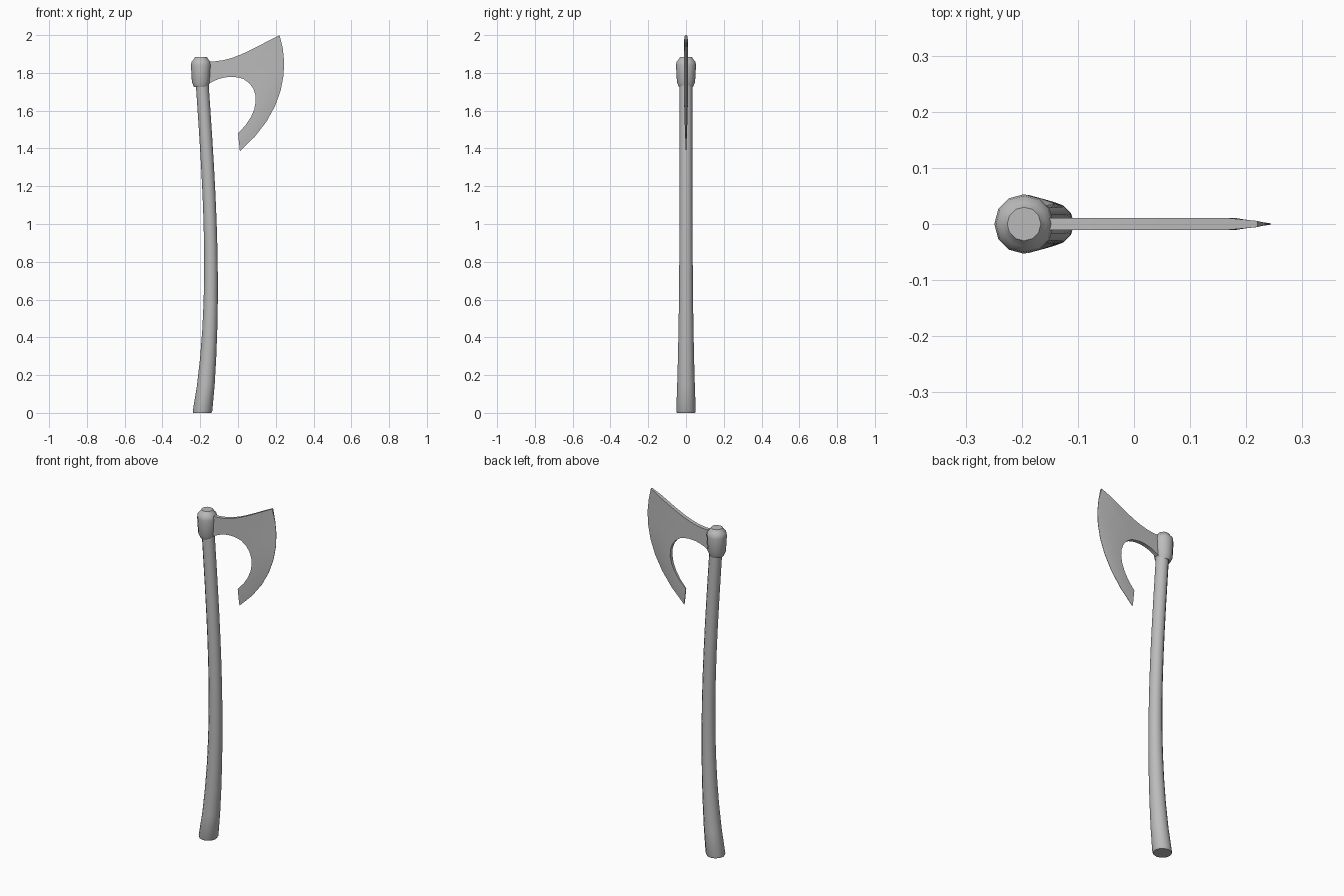
import bpy
import bmesh
from math import sin, cos, pi, radians
from mathutils import Vector
from mathutils.geometry import interpolate_bezier

default_cube = bpy.data.objects.get("Cube")
if default_cube:
    bpy.data.objects.remove(default_cube)

# Single flat colour
colour = (0.5, 0.5, 0.5, 1)
grey = bpy.data.materials.new("plain_grey")
grey.use_nodes = True
grey.diffuse_color = colour
grey.node_tree.nodes["Principled BSDF"].inputs["Base Color"].default_value = colour


def build(name, sections, crease):
    """Join successive closed sections, cap both ends and shade the result."""
    bm = bmesh.new()
    rings = [[bm.verts.new(point) for point in section] for section in sections]
    for lower, upper in zip(rings, rings[1:]):
        for i in range(len(lower)):
            bm.faces.new((lower[i - 1], lower[i], upper[i], upper[i - 1]))
    bm.faces.new(rings[0])
    bm.faces.new(rings[-1])
    bmesh.ops.recalc_face_normals(bm, faces=bm.faces)

    mesh = bpy.data.meshes.new(name)
    bm.to_mesh(mesh)
    bm.free()
    mesh.materials.append(grey)
    part = bpy.data.objects.new(name, mesh)
    bpy.context.collection.objects.link(part)
    bpy.ops.object.select_all(action='DESELECT')
    part.select_set(True)
    bpy.context.view_layer.objects.active = part
    bpy.ops.object.shade_smooth_by_angle(angle=radians(crease))


def circle(x, z, radius, sides=12):
    """Horizontal ring of points around a centre."""
    angles = [2 * pi * i / sides for i in range(sides)]
    return [(x + radius * cos(a), radius * sin(a), z) for a in angles]


def arc(start, start_handle, end_handle, end, count=9):
    """Points along a curve in the plane of the blade."""
    corners = [Vector((x, 0, z)) for x, z in (start, start_handle, end_handle, end)]
    return interpolate_bezier(*corners, count)


# Handle: bowed towards the blade in the middle and flared at the foot
axis_x = -0.19
handle_top = 1.75
handle_steps = 12
handle_sections = [circle(axis_x, 0, 0.048)]
for step in range(handle_steps + 1):
    height = max(0.01, handle_top * step / handle_steps)
    along = height / handle_top
    bow = 0.047 * sin(pi * along ** 0.8)
    flare = 0.018 * (1 - along) ** 4
    handle_sections.append(circle(axis_x + bow, height, 0.034 + flare))
build("handle", handle_sections, crease=40)

# Socket: slightly wider towards the top, with a chamfered crown and foot
socket_profile = [(1.725, 0.037), (1.75, 0.048), (1.84, 0.053),
                  (1.86, 0.05), (1.87, 0.04), (1.885, 0.03)]
socket_sections = [circle(axis_x - 0.006, height, radius)
                   for height, radius in socket_profile]
build("socket", socket_sections, crease=40)

# Blade outlines: the neck, then the bearded cutting part
socket_inside = -0.17
upper_corner = (0.22, 2)
beard_start = (0.03, 1.767)
neck_top = arc((socket_inside, 1.862), (-0.04, 1.85), (0.06, 1.92), upper_corner)
neck_bottom = arc((socket_inside, 1.73), (-0.11, 1.78), (-0.03, 1.79), beard_start)
cutting_edge = arc(upper_corner, (0.275, 1.83), (0.25, 1.59), (0.01, 1.385))
beard = arc(beard_start, (0.12, 1.72), (0.12, 1.59), (0, 1.48))

thickness = 0.011
sharp = 0.001
bevel_start = 0.6


def blade_section(outer, inner, outer_half, inner_half):
    """Cross-section with a flat body and a bevel towards the outer point."""
    middle = inner.lerp(outer, bevel_start)
    halves = [(outer, outer_half), (middle, inner_half), (inner, inner_half)]
    front = [(p.x, -half, p.z) for p, half in halves]
    back = [(p.x, half, p.z) for p, half in reversed(halves)]
    return front + back


blade_sections = []
for outer, inner in zip(neck_top, neck_bottom):
    thinning = min(1, (0.25 - outer.x) / 0.06)
    blade_sections.append(blade_section(outer, inner, thickness * thinning, thickness))
for step in range(1, len(beard)):
    along = step / (len(beard) - 1)
    body = thickness * (1 - 0.75 * along ** 3)
    blade_sections.append(blade_section(cutting_edge[step], beard[step], sharp, body))
build("axe_blade", blade_sections, crease=30)
